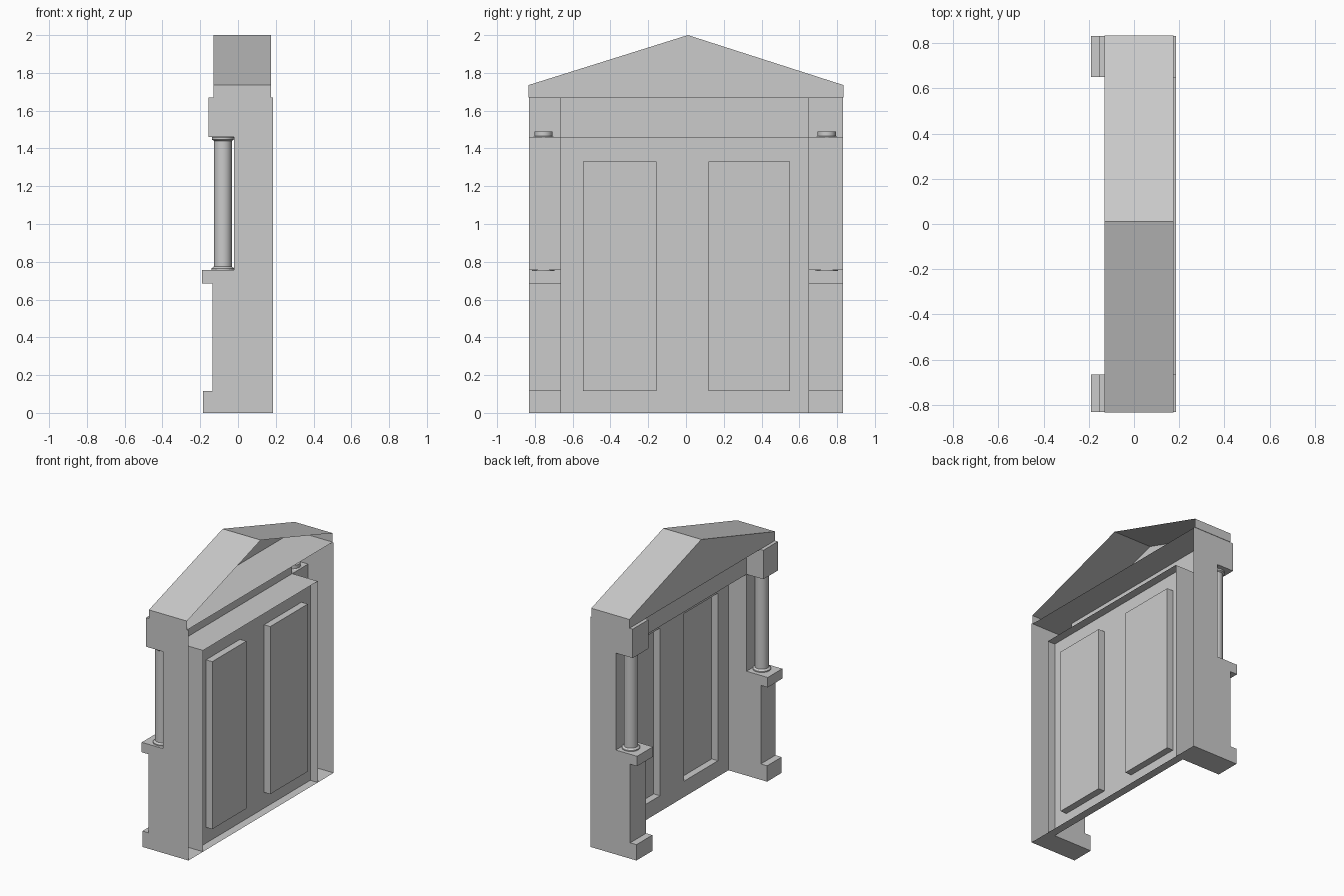
import bpy, bmesh, math

if "Cube" in bpy.data.objects:
    bpy.data.objects.remove(bpy.data.objects["Cube"])

X_BACK = 0.185     # open rear edge of the shell
X_WALL = -0.02     # wall behind the columns, also the lintel front
X_DOOR = 0.125     # door sheet
X_PANEL = 0.175    # floor of the recessed panels
Y_IN = (-0.665, 0.65)
Z_LINTEL, Z_TOP = 1.46, 1.67


def make_object(name, polygons):
    """Build a sheet object from a list of polygons (lists of points)."""
    bm = bmesh.new()
    for poly in polygons:
        bm.faces.new([bm.verts.new(p) for p in poly])
    bmesh.ops.remove_doubles(bm, verts=bm.verts, dist=1e-4)
    bmesh.ops.recalc_face_normals(bm, faces=bm.faces)
    mesh = bpy.data.meshes.new(name)
    bm.to_mesh(mesh)
    bm.free()
    ob = bpy.data.objects.new(name, mesh)
    bpy.context.collection.objects.link(ob)
    return ob


def strip(path, y0, y1):
    """Faces that sweep an (x, z) path from y0 to y1."""
    return [[(a[0], y0, a[1]), (b[0], y0, b[1]), (b[0], y1, b[1]), (a[0], y1, a[1])]
            for a, b in zip(path, path[1:])]


def rect_x(x, y0, y1, z0, z1):
    return [(x, y0, z0), (x, y1, z0), (x, y1, z1), (x, y0, z1)]


# Hollow pillars, open at the rear, with plinth, ledge and top block
lower = [(X_BACK, 0), (-0.185, 0), (-0.185, 0.115), (-0.135, 0.115), (-0.135, 0.685),
         (-0.19, 0.685), (-0.19, 0.757), (X_WALL, 0.757), (X_WALL, Z_LINTEL)]
block = [(X_WALL, Z_LINTEL), (-0.155, Z_LINTEL), (-0.155, Z_TOP), (X_WALL, Z_TOP)]
outline = lower + block[1:3]
for name, y_out, y_in in (("pillar_left", -0.832, Y_IN[0]), ("pillar_right", 0.832, Y_IN[1])):
    polys = strip(outline + [block[3]], y_out, y_in)
    polys.append([(x, y_out, z) for x, z in outline + [(X_BACK, Z_TOP)]])
    polys.append([(x, y_in, z) for x, z in lower + [(X_BACK, Z_LINTEL)]])
    polys.append([(x, y_in, z) for x, z in block])
    make_object(name, polys)

# Lintel: front sheet and underside
make_object("lintel", strip([(X_BACK, Z_LINTEL), (X_WALL, Z_LINTEL), (X_WALL, Z_TOP)], *Y_IN))

# Door sheet with two recessed panels and a sill
z0, z1 = 0.115, 1.33
panels = [(-0.545, -0.155), (0.12, 0.55)]
polys = [rect_x(X_DOOR, *Y_IN, 0, z0), rect_x(X_DOOR, *Y_IN, z1, Z_LINTEL)]
stiles = [Y_IN[0], *panels[0], *panels[1], Y_IN[1]]
for i in (0, 2, 4):
    polys.append(rect_x(X_DOOR, stiles[i], stiles[i + 1], z0, z1))
for a, b in panels:
    polys.append(rect_x(X_PANEL, a, b, z0, z1))
    rim, floor = rect_x(X_DOOR, a, b, z0, z1), rect_x(X_PANEL, a, b, z0, z1)
    for i in range(4):
        j = (i + 1) % 4
        polys.append([rim[i], rim[j], floor[j], floor[i]])
make_object("double_door", polys)
make_object("door_sill", strip([(X_DOOR, 0), (X_BACK, 0)], *Y_IN))

# Pediment: front gable, roof slopes, eaves and floor, open at the rear
gable = [(-0.835, Z_TOP), (0.835, Z_TOP), (0.835, 1.735), (0.01, 2.0), (-0.835, 1.735)]
xf, xb = -0.13, 0.175
polys = [[(xf, y, z) for y, z in gable]]
for a, b in zip(gable, gable[1:] + gable[:1]):
    polys.append([(xf, *a), (xb, *a), (xb, *b), (xf, *b)])
make_object("pediment", polys)

# Turned columns standing on the pillar ledges
profile = [(0, 0.75), (0.06, 0.75), (0.06, 0.765), (0.047, 0.775), (0.047, 1.44),
           (0.058, 1.447), (0.058, 1.459), (0.048, 1.465), (0.048, 1.49), (0, 1.49)]
N = 24
for name, yc in (("column_left", -0.755), ("column_right", 0.745)):
    rings = []
    for r, z in profile:
        rings.append([(-0.08 + r * math.cos(2 * math.pi * i / N),
                       yc + r * math.sin(2 * math.pi * i / N), z) for i in range(N)])
    polys = [rings[1], rings[-2]]
    for lo, hi in zip(rings[1:-2], rings[2:-1]):
        for i in range(N):
            j = (i + 1) % N
            polys.append([lo[i], lo[j], hi[j], hi[i]])
    ob = make_object(name, polys)
    bpy.ops.object.select_all(action='DESELECT')
    ob.select_set(True)
    bpy.context.view_layer.objects.active = ob
    bpy.ops.object.shade_smooth_by_angle(angle=math.radians(30))
